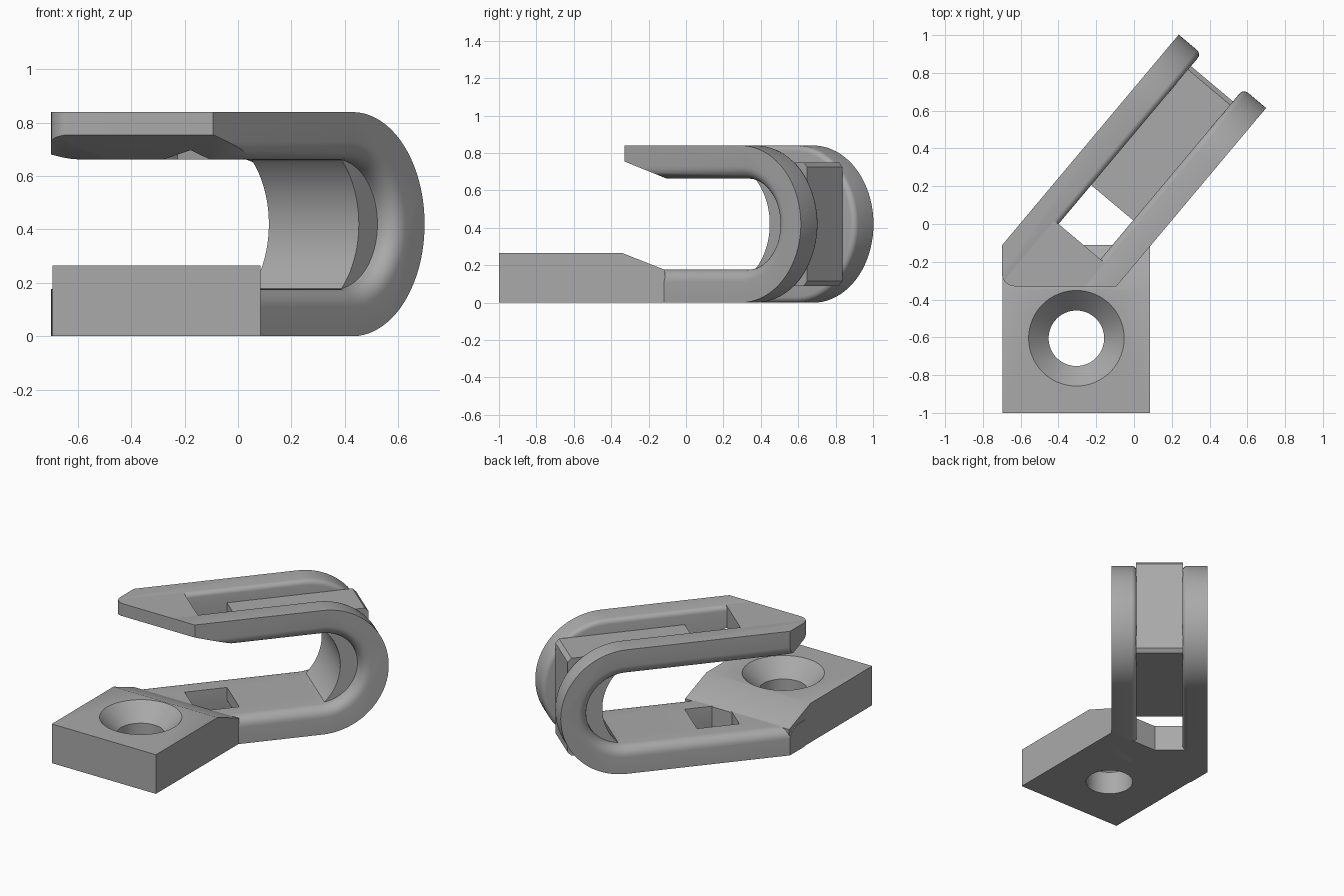
import bpy, bmesh, math
from mathutils import Matrix

if "Cube" in bpy.data.objects:
    bpy.data.objects.remove(bpy.data.objects["Cube"])

# Clip frame: u runs along the arms, w across them, turned 50 degrees about z
TURN = Matrix.Rotation(math.radians(50), 4, 'Z') @ Matrix.Translation((0, 0.161, 0))
CU, CZ, R_OUT, R_IN = 0.50, 0.42, 0.42, 0.243
RAIL_IN, RAIL_OUT = 0.145, 0.302

grey = bpy.data.materials.new("plain_grey")
grey.diffuse_color = (0.4, 0.4, 0.4, 1)
grey.use_nodes = True
grey.node_tree.nodes["Principled BSDF"].inputs["Base Color"].default_value = grey.diffuse_color


def prism(axes, pts, lo, hi):
    """Extrude a closed 2D outline; axes names the plane, the third axis is lo..hi."""
    place = {'xz': lambda a, b, t: (a, t, b), 'xy': lambda a, b, t: (a, b, t),
             'yz': lambda a, b, t: (t, a, b)}[axes]
    bm = bmesh.new()
    rings = [[bm.verts.new(place(a, b, t)) for a, b in pts] for t in (lo, hi)]
    for ring in rings:
        bm.faces.new(ring)
    n = len(pts)
    for i in range(n):
        j = (i + 1) % n
        bm.faces.new((rings[0][i], rings[0][j], rings[1][j], rings[1][i]))
    bmesh.ops.recalc_face_normals(bm, faces=bm.faces)
    return bm


def finish(name, bm, matrix=None, helper=False):
    if matrix:
        bm.transform(matrix)
    bmesh.ops.recalc_face_normals(bm, faces=bm.faces)
    me = bpy.data.meshes.new(name)
    bm.to_mesh(me)
    bm.free()
    me.materials.append(grey)
    ob = bpy.data.objects.new(name, me)
    bpy.context.collection.objects.link(ob)
    ob.hide_render = helper
    if helper:
        ob.display_type = 'WIRE'
    return ob


def boolean(ob, cutter, operation='DIFFERENCE'):
    m = ob.modifiers.new("cut", 'BOOLEAN')
    m.operation, m.object, m.solver = operation, cutter, 'EXACT'
    bpy.context.view_layer.objects.active = ob
    bpy.ops.object.modifier_apply(modifier=m.name)


def arc(cx, cy, r, a0, a1, n):
    return [(cx + r * math.cos(math.radians(a0 + (a1 - a0) * i / n)),
             cy + r * math.sin(math.radians(a0 + (a1 - a0) * i / n))) for i in range(n + 1)]


def ring_radius(co):
    return math.hypot(max(co.x - CU, 0), co.z - CZ)


def round_edges(bm, w, radius, size, segments):
    """Fillet the long U edge lying at distance w across and radius around the bend."""
    edges = [e for e in bm.edges if all(
        abs(abs(v.co.y) - w) < 1e-4 and abs(ring_radius(v.co) - radius) < 1e-4 for v in e.verts)]
    bmesh.ops.bevel(bm, geom=edges, offset=size, segments=segments, profile=0.5, affect='EDGES')


# Helpers: trimming envelope for the arm tips, and the wedge under the upper tip
envelope = finish("tip_envelope", prism('xy', [(-0.70, 1.5)] + arc(-0.63, -0.26, 0.07, 180, 270, 8)
                                        + [(1.5, -0.33), (1.5, 1.5)], -0.5, 1.5), helper=True)
wedge = finish("tip_wedge", prism('yz', [(-0.6, 0.5), (-0.05, 0.5), (-0.05, 0.642), (-0.33, 0.755),
                                         (-0.6, 0.864)], -1.5, 1.5), helper=True)
parts = []

# Two U-shaped side rails
u_outline = ([(-1, 0)] + arc(CU, CZ, R_OUT, -90, 90, 40) + [(-1, CZ + R_OUT), (-1, CZ + R_IN)]
             + arc(CU, CZ, R_IN, 90, -90, 40) + [(-1, CZ - R_IN)])
for side, name in ((1, "left_rail"), (-1, "right_rail")):
    bm = prism('xz', u_outline, side * RAIL_IN, side * RAIL_OUT)
    round_edges(bm, RAIL_OUT, R_IN, 0.066, 6)
    round_edges(bm, RAIL_IN, R_OUT, 0.03, 4)
    rail = finish(name, bm, TURN)
    boolean(rail, envelope, 'INTERSECT')
    boolean(rail, wedge)
    parts.append(rail)

# Solid tips joining the rails, above and below
for name, z0, z1 in (("lower_tip", 0, CZ - R_IN), ("upper_tip", CZ + R_IN, CZ + R_OUT)):
    tip = finish(name, prism('xz', [(-1, z0), (-0.257, z0), (-0.257, z1), (-1, z1)], -0.18, 0.18), TURN)
    boolean(tip, envelope, 'INTERSECT')
    boolean(tip, wedge)
    parts.append(tip)

# Recessed middle strip with a flat end
strip = ([(0.012, 0.09), (0.81, 0.09), (0.834, 0.115), (0.834, 0.725), (0.81, 0.75), (0.012, 0.75),
          (0.012, CZ + R_IN)] + arc(CU, CZ, R_IN, 90, -90, 40) + [(0.012, CZ - R_IN)])
parts.append(finish("middle_strip", prism('xz', strip, -0.147, 0.147), TURN))

# Shallow curved pad inside the bend
half = math.degrees(math.asin(0.25 / 0.339))
pad = arc(CU, CZ, 0.262, -80, 80, 30) + arc(0.634 - 0.339, CZ, 0.339, half, -half, 24)
parts.append(finish("bend_pad", prism('xz', pad, -0.22, 0.22), TURN))

# Mounting block with a sloped back
block = finish("mounting_block", prism('yz', [(-1, 0), (-1, 0.265), (-0.34, 0.265), (-0.12, 0.178),
                                              (-0.112, 0.174), (-0.112, 0)], -0.695, 0.085))
# Countersunk screw hole
bm = bmesh.new()
profile = [(0.147, -0.1), (0.147, 0.155), (0.253, 0.265), (0.253, 0.4)]
rings = [[bm.verts.new((-0.305 + x, -0.605 + y, z)) for x, y in arc(0, 0, r, 0, 360, 64)[:-1]]
         for r, z in profile]
for a, b in zip(rings, rings[1:]):
    for i in range(64):
        j = (i + 1) % 64
        bm.faces.new((a[i], a[j], b[j], b[i]))
bm.faces.new(rings[0])
bm.faces.new(rings[-1])
boolean(block, finish("screw_cutter", bm, helper=True))
parts.append(block)

# Smooth the curves, keep the edges crisp
bpy.ops.object.select_all(action='DESELECT')
for ob in parts:
    ob.select_set(True)
bpy.context.view_layer.objects.active = parts[0]
bpy.ops.object.shade_smooth_by_angle(angle=math.radians(30))
for ob in (o for o in bpy.data.objects if o.hide_render):
    ob.hide_set(True)
